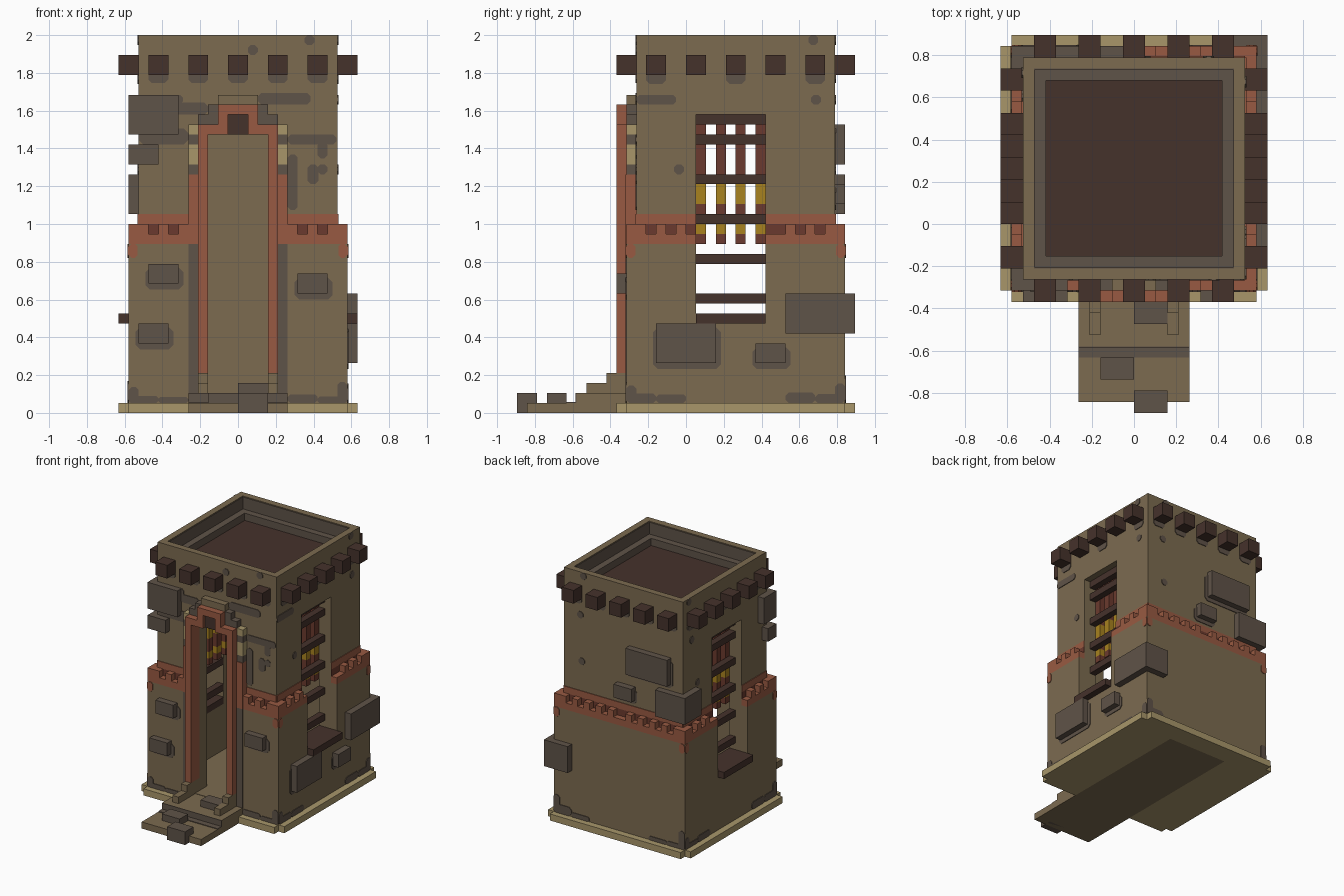
import bpy, bmesh, random

if "Cube" in bpy.data.objects:
    bpy.data.objects.remove(bpy.data.objects["Cube"], do_unlink=True)

U = 1 / 19      # one block unit
CY = 5          # tower centre along y, in units
rng = random.Random(4)


def make_mat(name, hexcol):
    rgb = [int(hexcol[i:i + 2], 16) / 255 for i in (0, 2, 4)]
    lin = [c / 12.92 if c <= 0.04045 else ((c + 0.055) / 1.055) ** 2.4 for c in rgb]
    m = bpy.data.materials.new(name)
    m.use_nodes = True
    m.diffuse_color = (*lin, 1)
    m.node_tree.nodes["Principled BSDF"].inputs["Base Color"].default_value = (*lin, 1)
    return m


TAN = make_mat("tan plaster", "7c6b50")
GREY = make_mat("grey brown stone", "5f5348")
RED = make_mat("red clay", "985a42")
DARK_RED = make_mat("dark red cloth", "6b3a2e")
BROWN = make_mat("dark brown wood", "45322b")
CREAM = make_mat("cream stone", "a8966a")
YELLOW = make_mat("yellow cloth", "a8821f")


def finish(name, bm, mat):
    bmesh.ops.recalc_face_normals(bm, faces=bm.faces)
    me = bpy.data.meshes.new(name)
    bm.to_mesh(me)
    bm.free()
    me.materials.append(mat)
    bpy.context.collection.objects.link(bpy.data.objects.new(name, me))


def part(name, mat, boxes):
    """One object from boxes given as (x0, x1, y0, y1, z0, z1) in units."""
    bm = bmesh.new()
    for x0, x1, y0, y1, z0, z1 in boxes:
        for v in bmesh.ops.create_cube(bm, size=1)["verts"]:
            v.co.x = (x1 if v.co.x > 0 else x0) * U
            v.co.y = (y1 if v.co.y > 0 else y0) * U
            v.co.z = (z1 if v.co.z > 0 else z0) * U
    finish(name, bm, mat)


def mirror(boxes):
    """Add the copy of every box across x = 0."""
    return boxes + [(-b[1], -b[0], *b[2:]) for b in boxes]


def ring(o, i, z0, z1, door=0, win=False):
    """Square wall ring with optional door gap (half width) and side windows."""
    f, b = CY - o, CY + o
    out = [(-o, o, CY + i, b, z0, z1)]
    out += mirror([(door, o, f, CY - i, z0, z1)]) if door else [(-o, o, f, CY - i, z0, z1)]
    spans = [(CY - i, 1), (8, CY + i)] if win else [(CY - i, CY + i)]
    return out + mirror([(i, o, a, c, z0, z1) for a, c in spans])


def plates(name, mat, items, cut=0.45, t=0.1):
    """Slabs on a wall: (side, wall distance, u0, u1, z0, z1), optional cut corners."""
    bm = bmesh.new()
    place = {"F": lambda u, d, z: (u, CY - d, z), "B": lambda u, d, z: (u, CY + d, z),
             "R": lambda u, d, z: (d, u, z), "L": lambda u, d, z: (-d, u, z)}
    for side, d, u0, u1, z0, z1 in items:
        c = min(cut, (u1 - u0) * 0.3, (z1 - z0) * 0.3)
        outline = [(u0, z0), (u1, z0), (u1, z1), (u0, z1)]
        if c:
            outline = [(u0 + c, z0), (u1 - c, z0), (u1, z0 + c), (u1, z1 - c),
                       (u1 - c, z1), (u0 + c, z1), (u0, z1 - c), (u0, z0 + c)]
        lo, hi = [[bm.verts.new([k * U for k in place[side](u, dd, z)]) for u, z in outline]
                  for dd in (d, d + t)]
        bm.faces.new(lo)
        bm.faces.new(hi)
        n = len(outline)
        for k in range(n):
            bm.faces.new((lo[k], lo[(k + 1) % n], hi[(k + 1) % n], hi[k]))
    finish(name, bm, mat)


# Base and floor
part("base_trim", CREAM, mirror([(5, 11, -7, 17, 0, 1), (11, 12, -6, 16, 0, 1)])
     + [(-5, 5, 14, 17, 0, 1)])
part("ground_floor", TAN, [(-5, 5, -16, 14, 0, 1), (-8, 8, -5.9, 13, 1, 2)])

# Walls
part("lower_walls", TAN, ring(11, 8, 1, 9, 3.1) + ring(11, 8, 9, 17, 3.1, True))
part("upper_walls", TAN, ring(10, 8, 17, 28, 3.1, True) + ring(10, 8, 28, 30, 0, True)
     + ring(10, 8, 30, 36) + ring(10, 9, 36, 38))

# Roof
part("roof_floor", BROWN, [(-8, 8, -3, 13, 34, 35)])
part("roof_ledge", GREY, ring(9, 8, 36, 36.1) + ring(9, 8.9, 36.1, 37.9)
     + ring(8, 7.9, 35, 36.1))

# Roof beam ends, each with a damp patch below
beams = mirror([(10, 12, y, y + 2, 34, 36) for y in range(-4, 14, 4)])
damp = [(s, 10, y, y + 2, 33.1, 34.3) for s in "LR" for y in range(-4, 14, 8)]
for x in range(-9, 9, 4):
    beams += [(x, x + 2, y, y + 2, 34, 36) for y in (-7, 15)]
    damp += [(s, 10, x, x + 2, 33.2, 34.3) for s in "FB"]
part("roof_beams", BROWN, beams)
plates("beam_damp_patches", GREY, damp)

# Red band with toothed top edge: notches alternate outwards from each wall's middle
teeth = []
for k in range(-11, 11):
    from_middle = k if k >= 0 else -1 - k
    notched = from_middle % 2 == 0 and from_middle < 10
    if not notched:
        teeth.append((k, k + 1, 15, 16, 18, 19))
        if from_middle >= 5:
            teeth.append((k, k + 1, -6, -5, 18, 19))
    if from_middle >= 4 and from_middle < 10 and not notched:
        teeth += mirror([(10, 11, CY + k, CY + k + 1, 18, 19)])
part("red_band", RED, ring(11, 10, 17, 18, 4, True) + teeth)


def band(z0, z1):
    spans = {"B": [(-10, 10)], "F": [(-10, -5), (5, 10)]}
    return [(s, 10, a, b, z0, z1) for s in "FBLR" for a, b in spans.get(s, [(-5, 1), (8, 15)])]


plates("band_notch_backs", DARK_RED, band(18, 19), 0)
plates("band_upper_edge", RED, band(19, 20), 0)
plates("band_drips", RED, [(s, 11, m + e, m + e + 0.9, 15.6, 17) for s, m in
                           (("F", 0), ("B", 0), ("L", CY), ("R", CY)) for e in (-11, 10.1)], 0.3)

# Door surround
part("door_frame", RED, mirror([(3, 4, -7, -5, 4, 28), (1, 4, -7, -5, 28, 29),
                                (1, 2, -7, -5, 29, 31), (4, 5, -6.1, -5, 17, 24)])
     + [(-1, 1, -7, -5, 30, 31)])
part("door_keystone", BROWN, [(-1, 1, -6.5, -5, 28, 30)])
part("arch_cap", TAN, [(-2, 2, -6, -5, 31, 32)])
part("arch_shoulders", GREY, mirror([(2, 3, -6, -5, 29, 31), (3, 4, -6, -5, 29, 30),
                                     (4, 5, -6, -5, 24, 25), (4, 5, -6, -5, 27, 28)]))
part("arch_side_stones", CREAM, mirror([(4, 5, -6, -5, 25, 27), (4, 5, -6, -5, 28, 29)]))
plates("door_side_strips", GREY, [("F", 11, u, u + 1, 1, 17) for u in (-5, 4)], 0)

# Entrance steps and loose stones
part("upper_step", TAN, [(-5, 5, -11, -6, 1, 2)])
part("step_rails", TAN, mirror([(3, 4, -10, -8, 2, 3), (3, 4, -8, -6, 2, 4)]))
part("step_edge", GREY, [(-5, 5, -12, -11, 1, 1.1), (-5, 5, -11.1, -11, 1, 2)])
part("loose_stones", GREY, [(0, 3, -17, -15, 0, 2), (-3, 0, -14, -12, 0.1, 2),
                            (0, 3, -9, -7, 1, 3)])

# Window lattice, sills and hanging strips on both sides
part("window_rails", BROWN, mirror([(8, 9, 1, 8, z, z + 1) for z in (11, 15, 19, 23, 27, 29)]))
part("window_sills", BROWN, mirror([(8, 12, 1, 8, 9, 10)]))
strips = [(7, 8, y, y + 1) for y in range(1, 8, 2)]
part("hanging_strips", DARK_RED, mirror([(*s, a, b) for s in strips
                                         for a, b in ((17, 18), (19, 21), (23, 30))]))
part("hanging_strip_tips", YELLOW, mirror([(*s, a, b) for s in strips
                                           for a, b in ((18, 19), (21, 23))]))

# Protruding wall stones with a weathered halo, and stones that wrap the corners
stones = [("F", 11, -9, -6, 13, 15), ("F", 11, -10, -7, 7, 9), ("F", 11, 6, 9, 12, 14),
          ("R", 11, -3, 3, 5, 9), ("R", 11, 7, 10, 5, 7),
          ("B", 10, -8, -1, 25, 29), ("B", 10, -2, 1, 21, 23)]
plates("wall_stones", GREY, stones, 0, 1)
plates("stone_halos", GREY, [(s, d, a - 0.3, b + 0.5, z0 - 0.6, z1 - 0.4)
                             for s, d, a, b, z0, z1 in stones])
part("corner_stones", GREY, [(-11, -6, -6, -3, 28, 32), (-11, -8, -6, -4, 25, 27),
                             (8, 12, 10, 17, 8, 12), (-11, -6, 12, 16, 20, 24)])

# Weathering on the upper front
plates("front_weathering", GREY, [
    ("F", 10, -10, -5, 27, 28.6), ("F", 10, -6.3, -3, 30, 31.2), ("F", 10, 2, 7.3, 31, 32.2),
    ("F", 10, 5, 9.9, 27, 28), ("F", 10, 8, 9, 25.6, 27.2), ("F", 10, 7, 8.1, 23, 25),
    ("F", 10, 5, 6, 20.4, 26), ("F", 10, 1, 2, 36, 37), ("R", 10, -5, -1, 31, 32)])

# Damp foot patches and small scattered spots
spots = []
for side in "FBLR":
    mid = 0 if side in "FB" else CY
    for e in (-11, -8, 5, 8):
        spots.append((side, 11, mid + e, mid + e + 3, 1, rng.uniform(1.5, 2.4)))
    for e in (-11, 10):
        spots.append((side, 11, mid + e, mid + e + 1, 1, rng.uniform(2.5, 4)))
    for z in (24, 31, 37):
        u = mid + rng.choice((-1, 1)) * rng.uniform(6, 8.5)
        spots.append((side, 10, u, u + 1, z, z + 1))
plates("weathering_spots", GREY, spots)
